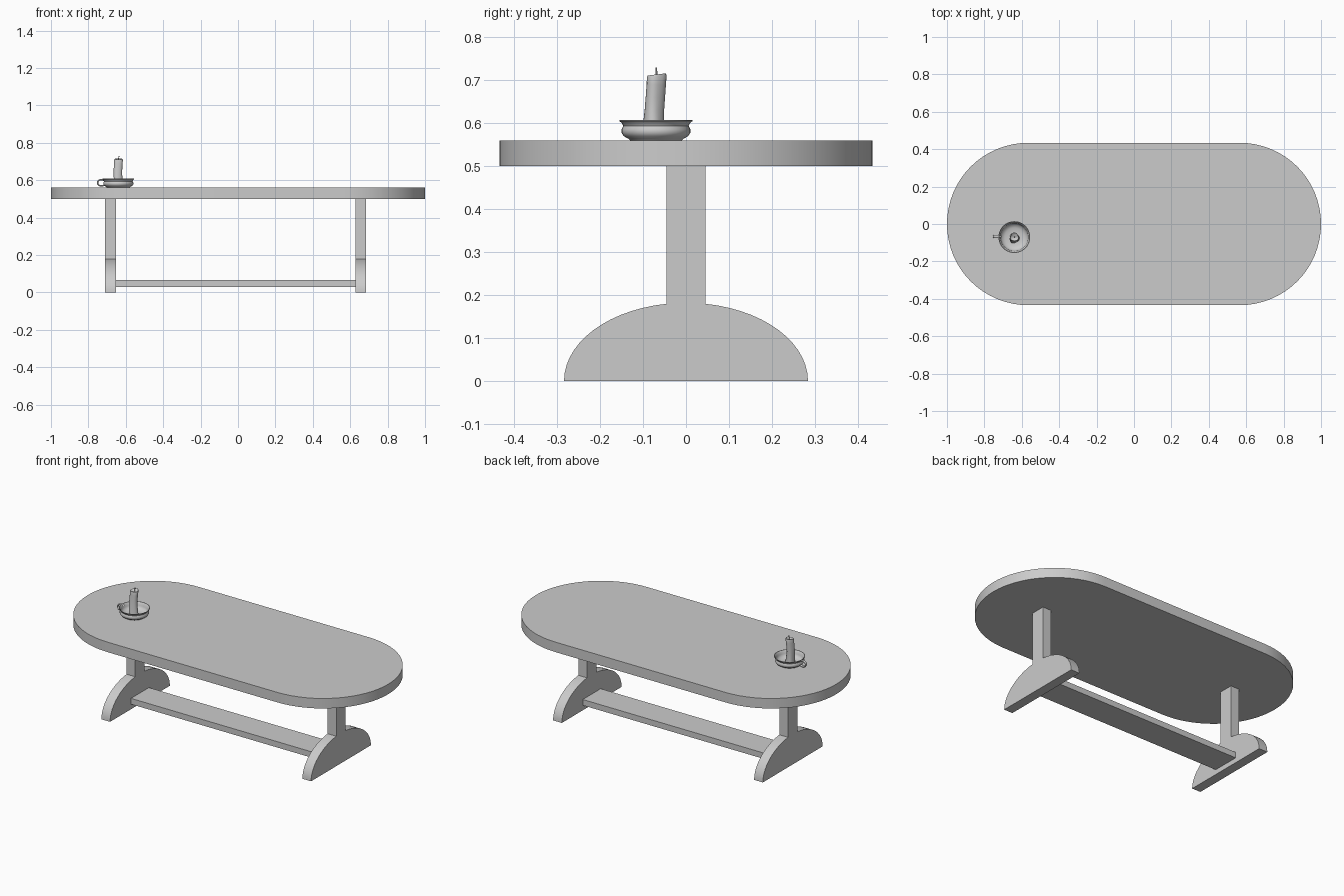
import bpy, bmesh, math
from mathutils import Vector

if "Cube" in bpy.data.objects:
    bpy.data.objects.remove(bpy.data.objects["Cube"])

CX, CY = -0.64, -0.07          # candle holder position


def make(name, bm, smooth=None):
    bmesh.ops.recalc_face_normals(bm, faces=bm.faces)
    me = bpy.data.meshes.new(name)
    bm.to_mesh(me)
    bm.free()
    ob = bpy.data.objects.new(name, me)
    bpy.context.collection.objects.link(ob)
    if smooth:
        bpy.ops.object.select_all(action='DESELECT')
        ob.select_set(True)
        bpy.context.view_layer.objects.active = ob
        bpy.ops.object.shade_smooth_by_angle(angle=math.radians(smooth))
    return ob


def extrude(name, pts, vec, smooth=None):
    """Closed outline pushed along vec into a solid."""
    bm = bmesh.new()
    f = bm.faces.new([bm.verts.new(p) for p in pts])
    r = bmesh.ops.extrude_face_region(bm, geom=[f], use_keep_orig=True)
    bmesh.ops.translate(bm, vec=vec, verts=[v for v in r['geom'] if isinstance(v, bmesh.types.BMVert)])
    return make(name, bm, smooth)


def loft(name, rings, caps=True, smooth=40):
    """Skin through rings of equal point count."""
    bm = bmesh.new()
    vs = [[bm.verts.new(p) for p in r] for r in rings]
    n = len(vs[0])
    for a, b in zip(vs, vs[1:]):
        for i in range(n):
            j = (i + 1) % n
            bm.faces.new((a[i], a[j], b[j], b[i]))
    if caps:
        bm.faces.new(vs[0])
        bm.faces.new(vs[-1])
    return make(name, bm, smooth)


def ring(x, y, z, r, n=32, lobe=0.0, turn=0.0, tilt=0.0):
    """Horizontal ring, optionally three-lobed and tilted along y."""
    out = []
    for i in range(n):
        a = math.tau * i / n
        k = r * (1 + lobe * math.cos(3 * a + turn))
        out.append((x + k * math.cos(a), y + k * math.sin(a), z + tilt * k * math.sin(a)))
    return out


# Tabletop: stadium outline
R, N = 0.434, 32
top = []
for side, start in ((1, -90), (-1, 90)):
    for i in range(N + 1):
        a = math.radians(start + 180 * i / N)
        top.append((side * (1 - R) + R * math.cos(a), R * math.sin(a), 0.5))
extrude("tabletop", top, (0, 0, 0.06), 30)

# Pedestal legs: half-ellipse foot and post in one profile
A, B, P = 0.284, 0.182, 0.045
t1 = math.acos(P / A)
arc = [(A * math.cos(t1 * i / 14), B * math.sin(t1 * i / 14)) for i in range(15)]
half = arc + [(P, 0.5)]
profile = half + [(-y, z) for y, z in reversed(half)]
for name, x in (("left_leg", -0.71), ("right_leg", 0.627)):
    extrude(name, [(x, y, z) for y, z in profile], (0.058, 0, 0), 30)

# Stretcher board between the feet
extrude("stretcher", [(-0.655, y, z) for y, z in
                      ((-0.085, 0.03), (0.085, 0.03), (0.085, 0.065), (-0.085, 0.065))],
        (1.285, 0, 0))

# Candle dish: outer wall, flared rim, then the hollow inside
dish = [(0.06, 0.56), (0.064, 0.564), (0.075, 0.57), (0.08, 0.578), (0.08, 0.586), (0.076, 0.594),
        (0.079, 0.6), (0.085, 0.605), (0.085, 0.608), (0.082, 0.608), (0.074, 0.598),
        (0.073, 0.588), (0.066, 0.576), (0.05, 0.569), (0.028, 0.567)]
loft("candle_dish", [ring(CX, CY, z, r, 40) for r, z in dish])

# Ring handle on the dish
handle = []
for i in range(25):
    a = math.radians(35 + 290 * i / 24)
    c = Vector((-0.73 + 0.021 * math.cos(a), CY + 0.003, 0.586 + 0.017 * math.sin(a)))
    out = Vector((math.cos(a), 0, math.sin(a)))
    handle.append([c + out * 0.004 * math.cos(b) + Vector((0, 0.008 * math.sin(b), 0))
                   for b in (math.tau * k / 10 for k in range(10))])
loft("dish_handle", handle)

# Candle: uneven lobed wax column with a melted hollow on top
wax = [(0.000, -0.006, 0.566, 0.026, 0.0), (-0.001, -0.006, 0.60, 0.024, 0.5),
       (-0.003, -0.005, 0.63, 0.0225, 1.0), (-0.002, -0.003, 0.66, 0.0225, 1.3),
       (0.000, -0.001, 0.69, 0.0225, 1.5), (0.001, 0.000, 0.708, 0.023, 1.6),
       (0.001, 0.000, 0.7135, 0.0215, 1.6), (0.001, 0.000, 0.712, 0.017, 1.6),
       (0.001, 0.001, 0.706, 0.009, 1.6)]
loft("candle", [ring(CX + x, CY + y, z, r, 24, 0.08, t, 0.12 if z > 0.7 else 0)
                for x, y, z, r, t in wax])

# Wick
loft("wick", [ring(CX + x, CY + 0.001, z, r, 8) for x, z, r in
              ((0.001, 0.704, 0.0025), (0.002, 0.718, 0.0022), (0.004, 0.73, 0.0018))])
